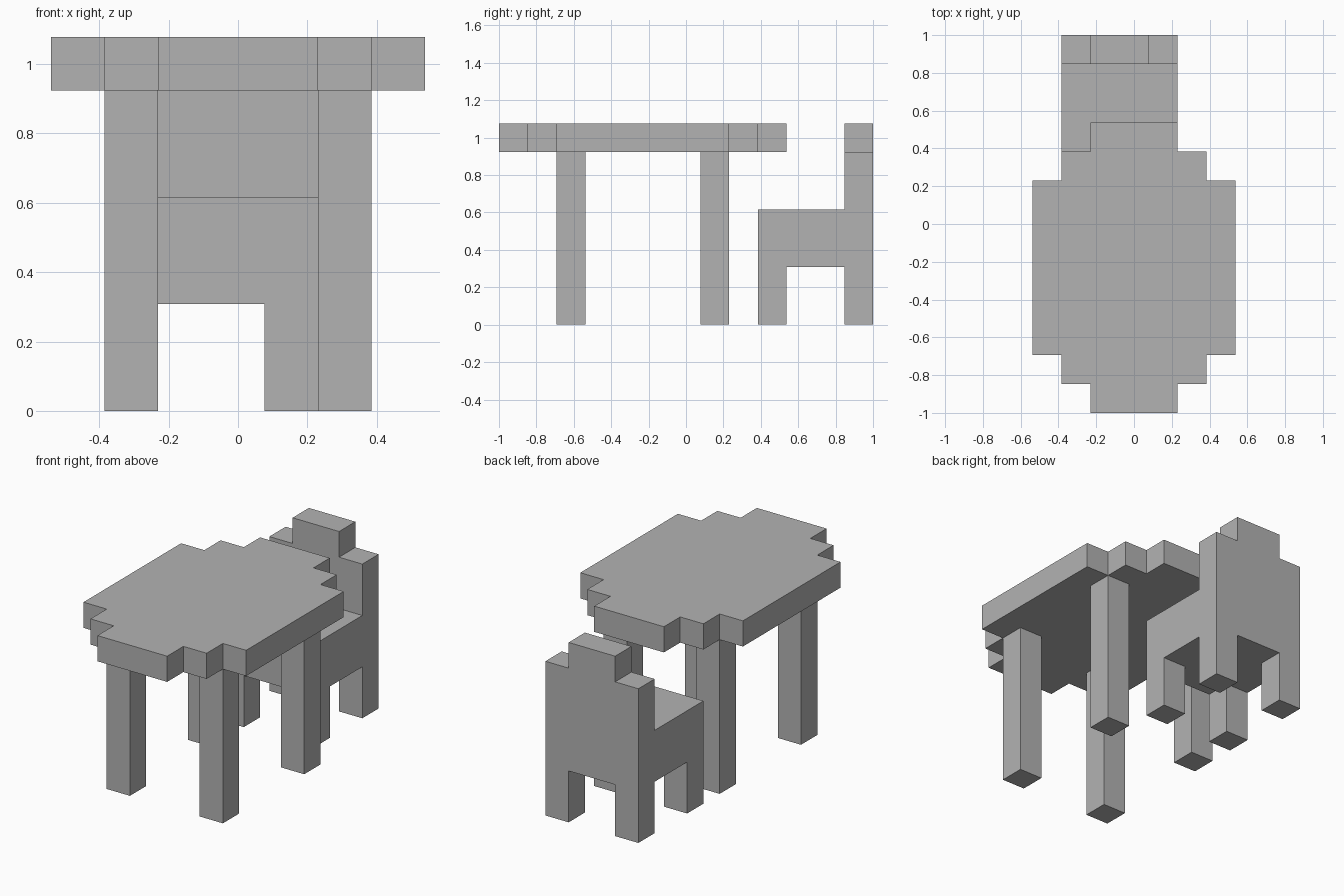
import bpy
import bmesh
from mathutils import Vector

default_cube = bpy.data.objects.get("Cube")
if default_cube:
    bpy.data.objects.remove(default_cube, do_unlink=True)

U = 2 / 13  # one block of the grid everything is built on

grey = bpy.data.materials.new("plain_grey")
grey.use_nodes = True
colour = (0.45, 0.45, 0.45, 1)
grey.diffuse_color = colour
grey.node_tree.nodes["Principled BSDF"].inputs["Base Color"].default_value = colour


def extrude_outline(name, outline, direction):
    """Extrude a closed outline, given in blocks, into a solid."""
    bm = bmesh.new()
    face = bm.faces.new([bm.verts.new(Vector(p) * U) for p in outline])
    result = bmesh.ops.extrude_face_region(bm, geom=[face], use_keep_orig=True)
    moved = [v for v in result["geom"] if isinstance(v, bmesh.types.BMVert)]
    bmesh.ops.translate(bm, verts=moved, vec=Vector(direction) * U)
    bmesh.ops.recalc_face_normals(bm, faces=bm.faces[:])
    mesh = bpy.data.meshes.new(name)
    bm.to_mesh(mesh)
    bm.free()
    mesh.materials.append(grey)
    obj = bpy.data.objects.new(name, mesh)
    bpy.context.collection.objects.link(obj)
    return obj


def block(name, x, y, z, width=1, depth=1, height=1):
    """Box from its lowest corner and size, in blocks."""
    base = [(x, y, z), (x + width, y, z),
            (x + width, y + depth, z), (x, y + depth, z)]
    return extrude_outline(name, base, (0, 0, height))


# Table top: stepped quarter outline mirrored to all four corners
centre_y = -1.5
quarter = [(3.5, 3), (2.5, 3), (2.5, 4), (1.5, 4), (1.5, 5)]
half = quarter + [(-x, y) for x, y in reversed(quarter)]
outline = half + [(x, -y) for x, y in reversed(half)]
extrude_outline("table_top", [(x, y + centre_y, 6) for x, y in outline], (0, 0, 1))

# Table legs
for side, x in (("right", -2.5), ("left", 1.5)):
    for end, y in (("front", -4.5), ("back", 0.5)):
        block(f"table_leg_{end}_{side}", x, y, 0, height=6)

# Chair back with its two rear legs and raised crest in one profile
chair_x = -0.5
back_half = [(1, 0), (2, 0), (2, 6), (1, 6), (1, 7)]
back_outline = [(x, z) for x, z in [(1, 2)] + back_half]
back_outline += [(-x, z) for x, z in reversed(back_outline)]
extrude_outline("chair_back", [(x + chair_x, 5.5, z) for x, z in back_outline], (0, 1, 0))

# Chair seat and front legs
block("chair_seat", -2.5, 2.5, 2, width=4, depth=3, height=2)
for side, x in (("right", -2.5), ("left", 0.5)):
    block(f"chair_front_leg_{side}", x, 2.5, 0, height=2)
